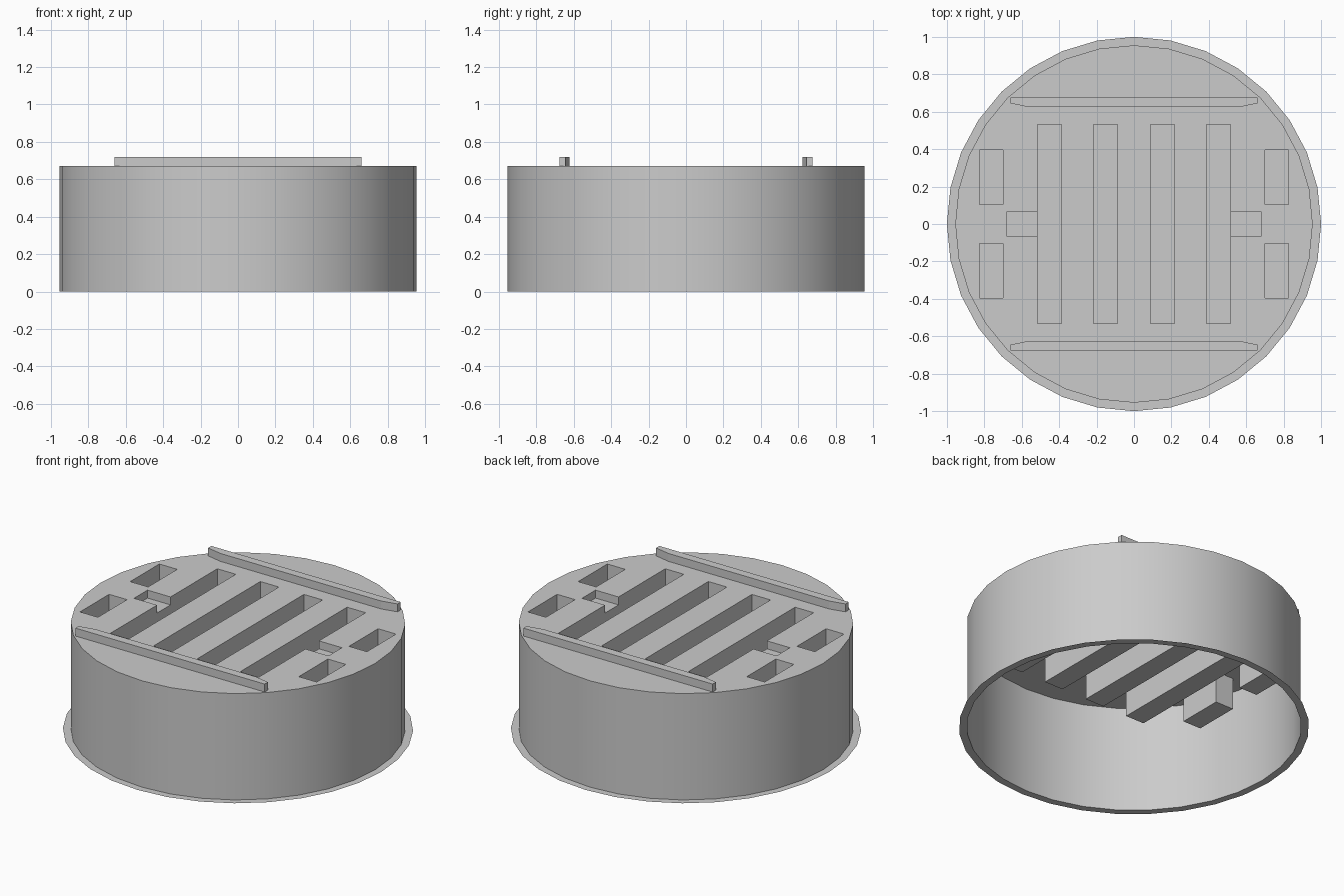
import bpy, bmesh, math

if "Cube" in bpy.data.objects:
    bpy.data.objects.remove(bpy.data.objects["Cube"])

SIDES, R_BODY, R_FLANGE = 32, 0.955, 1.0
TOP, SLOT_Z, POCKET_Z, NOTCH_Z = 0.67, 0.45, 0.47, 0.62


def circle(r):
    return [(r * math.cos(2 * math.pi * i / SIDES), r * math.sin(2 * math.pi * i / SIDES))
            for i in range(SIDES)]


def rect(x0, x1, y0, y1):
    return [(x0, y0), (x1, y0), (x1, y1), (x0, y1)]


def face(bm, pts):
    return bm.faces.new([bm.verts.new(p) for p in pts])


def strip(bm, a, za, b, zb, closed=True):
    n = len(a)
    for i in range(n if closed else n - 1):
        j = (i + 1) % n
        face(bm, [(*a[i], za), (*a[j], za), (*b[j], zb), (*b[i], zb)])


def finish(bm, name):
    me = bpy.data.meshes.new(name)
    bm.to_mesh(me)
    bm.free()
    ob = bpy.data.objects.new(name, me)
    bpy.context.collection.objects.link(ob)
    return ob


# Open-bottomed drum wall with a flat flange at its foot
bm = bmesh.new()
strip(bm, circle(R_BODY), 0, circle(R_BODY), TOP)
strip(bm, circle(R_FLANGE), 0, circle(R_BODY), 0)
bmesh.ops.remove_doubles(bm, verts=bm.verts[:], dist=1e-5)
body = finish(bm, "drum_wall")
bpy.context.view_layer.objects.active = body
body.select_set(True)
bpy.ops.object.shade_smooth_by_angle(angle=math.radians(30))

# Outlines of all openings in the deck
X0, X1, Y, NX, NY = 0.388, 0.517, 0.532, 0.678, 0.067
openings = []
for s in (1, -1):
    openings.append([(s * x, y) for x, y in rect(0.087, 0.217, -Y, Y)])
    openings.append([(s * x, y) for x, y in [
        (X0, -Y), (X1, -Y), (X1, -NY), (NX, -NY), (NX, NY), (X1, NY), (X1, Y), (X0, Y)]])
    for t in (1, -1):
        openings.append([(s * x, t * y) for x, y in rect(0.70, 0.825, 0.105, 0.395)])

# Deck plate with holes
bm = bmesh.new()
for loop in [circle(R_BODY)] + openings:
    vs = [bm.verts.new((x, y, TOP)) for x, y in loop]
    for i in range(len(vs)):
        bm.edges.new((vs[i - 1], vs[i]))
bmesh.ops.triangle_fill(bm, edges=bm.edges[:], use_beauty=True, normal=(0, 0, 1))

# Recessed pockets hanging below the deck
for loop in openings:
    if len(loop) == 4:
        z = SLOT_Z if max(abs(p[0]) for p in loop) < 0.5 else POCKET_Z
        strip(bm, loop, TOP, loop, z)
        face(bm, [(*p, z) for p in loop])
    else:
        # Outer slot with a shallow finger notch in its outer wall
        s = math.copysign(1, loop[0][0])
        wall = [loop[6], loop[7], loop[0], loop[1]]
        strip(bm, wall, TOP, wall, SLOT_Z, closed=False)
        face(bm, [(*p, SLOT_Z) for p in wall])
        face(bm, [(s * X1, y, z) for y, z in [
            (-Y, TOP), (-NY, TOP), (-NY, NOTCH_Z), (NY, NOTCH_Z),
            (NY, TOP), (Y, TOP), (Y, SLOT_Z), (-Y, SLOT_Z)]])
        notch = loop[2:6]
        strip(bm, notch, TOP, notch, NOTCH_Z, closed=False)
        face(bm, [(*p, NOTCH_Z) for p in notch])
bmesh.ops.remove_doubles(bm, verts=bm.verts[:], dist=1e-5)
bmesh.ops.recalc_face_normals(bm, faces=bm.faces[:])
top_face = max(bm.faces, key=lambda f: f.calc_center_median().z)
if top_face.normal.z < 0:
    bmesh.ops.reverse_faces(bm, faces=bm.faces[:])
finish(bm, "deck_with_pockets")

# Two raised rails with tapered ends
for t, name in ((1, "back_rail"), (-1, "front_rail")):
    bm = bmesh.new()
    outline = [(x, t * y) for x, y in [(-0.66, 0.677), (-0.66, 0.645), (-0.56, 0.624),
                                       (0.56, 0.624), (0.66, 0.645), (0.66, 0.677)]]
    strip(bm, outline, TOP, outline, 0.72)
    face(bm, [(*p, 0.72) for p in outline])
    face(bm, [(*p, TOP) for p in outline])
    bmesh.ops.remove_doubles(bm, verts=bm.verts[:], dist=1e-5)
    bmesh.ops.recalc_face_normals(bm, faces=bm.faces[:])
    finish(bm, name)
